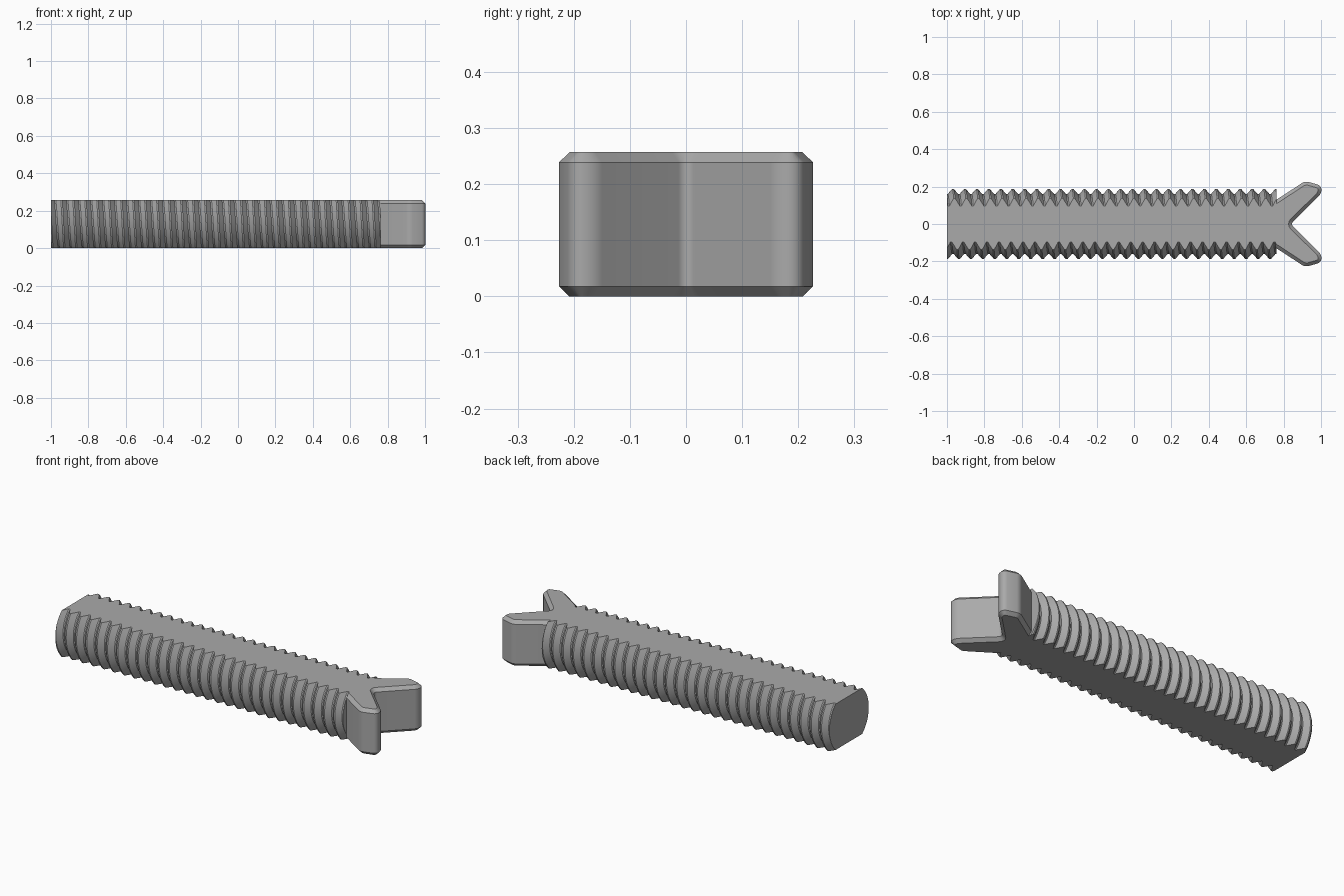
import bpy, bmesh, math
from mathutils import Vector

if "Cube" in bpy.data.objects:
    bpy.data.objects.remove(bpy.data.objects["Cube"])

HEIGHT = 0.257
MID = HEIGHT / 2
START, END = -1.0, 0.762
PITCH = 0.064
ROOT, CREST = 0.16, 0.188
SIDES = 64

steel = bpy.data.materials.new("grey steel")
steel.use_nodes = True
colour = (0.4, 0.4, 0.4, 1)
steel.diffuse_color = colour
steel.node_tree.nodes["Principled BSDF"].inputs["Base Color"].default_value = colour


def finish(bm, name):
    bmesh.ops.recalc_face_normals(bm, faces=bm.faces)
    mesh = bpy.data.meshes.new(name)
    bm.to_mesh(mesh)
    bm.free()
    mesh.materials.append(steel)
    obj = bpy.data.objects.new(name, mesh)
    bpy.context.collection.objects.link(obj)
    bpy.ops.object.select_all(action='DESELECT')
    obj.select_set(True)
    bpy.context.view_layer.objects.active = obj
    bpy.ops.object.shade_smooth_by_angle(angle=math.radians(30))
    return obj


def cut(bm, point, normal):
    """Slice off the side the normal points to and cap the opening."""
    geom = bm.verts[:] + bm.edges[:] + bm.faces[:]
    res = bmesh.ops.bisect_plane(bm, geom=geom, dist=1e-6, plane_co=point,
                                 plane_no=normal, clear_outer=True)
    edges = [e for e in res["geom_cut"]
             if isinstance(e, bmesh.types.BMEdge) and e.is_boundary]
    bmesh.ops.contextual_create(bm, geom=edges)


# Threaded rod: a helical sheet, trimmed flat at both ends, top and bottom
tooth = [(-0.44, ROOT), (-0.06, CREST), (0.06, CREST), (0.44, ROOT)]
rows = []
bm = bmesh.new()
turns = int((END - START) / PITCH) + 5
for k in range(turns):
    for shift, radius in tooth:
        row = []
        for j in range(SIDES):
            a = math.tau * j / SIDES
            x = START + 0.032 + PITCH * (k - 2 + shift + j / SIDES)
            row.append(bm.verts.new((x, radius * math.cos(a),
                                     MID + radius * math.sin(a))))
        rows.append(row)
for i in range(len(rows) - len(tooth) - 1):
    for j in range(SIDES):
        last = j == SIDES - 1
        n = 0 if last else j + 1
        up = len(tooth) if last else 0
        bm.faces.new((rows[i][j], rows[i + up][n],
                      rows[i + 1 + up][n], rows[i + 1][j]))
cut(bm, Vector((START, 0, 0)), Vector((-1, 0, 0)))
cut(bm, Vector((END, 0, 0)), Vector((1, 0, 0)))
cut(bm, Vector((0, 0, HEIGHT)), Vector((0, 0, 1)))
cut(bm, Vector((0, 0, 0)), Vector((0, 0, -1)))
loose = [v for v in bm.verts if not v.link_faces]
bmesh.ops.delete(bm, geom=loose, context='VERTS')
finish(bm, "threaded_rod")

# Forked head: extruded Y outline with rounded corners and chamfered rims
half = [(END, 0.13), (0.915, 0.23), (1.002, 0.205), (1.002, 0.163)]
outline = half + [(0.837, 0)] + [(x, -y) for x, y in reversed(half)]
bm = bmesh.new()
base = bm.faces.new([bm.verts.new((x, y, 0)) for x, y in outline])
ext = bmesh.ops.extrude_face_region(bm, geom=[base])
bmesh.ops.translate(bm, vec=(0, 0, HEIGHT),
                    verts=[v for v in ext["geom"] if isinstance(v, bmesh.types.BMVert)])
bmesh.ops.recalc_face_normals(bm, faces=bm.faces)


def is_upright(e):
    return abs(e.verts[0].co.z - e.verts[1].co.z) > 0.1


corners = [e for e in bm.edges if is_upright(e) and e.verts[0].co.x > END + 0.01]
bmesh.ops.bevel(bm, geom=corners, offset=0.019, offset_type='OFFSET',
                segments=4, profile=0.5, affect='EDGES', clamp_overlap=True)
rims = [e for e in bm.edges if not is_upright(e)
        and max(v.co.x for v in e.verts) > END + 0.001]
bmesh.ops.bevel(bm, geom=rims, offset=0.018, offset_type='OFFSET',
                segments=1, affect='EDGES', clamp_overlap=False)
finish(bm, "forked_head")
